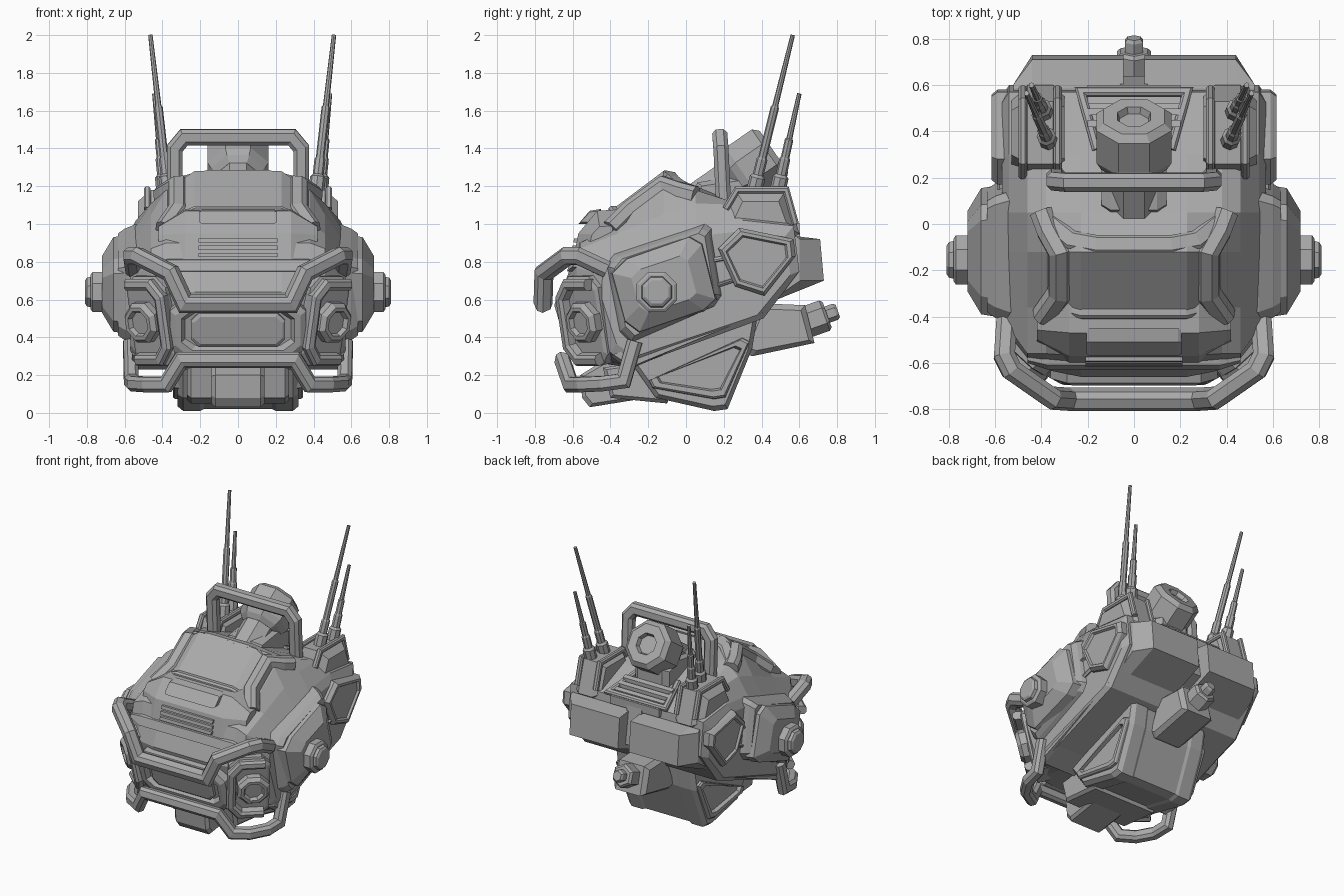
import bpy, bmesh, math
from mathutils import Vector, Matrix

cube = bpy.data.objects.get("Cube")
if cube:
    bpy.data.objects.remove(cube, do_unlink=True)

grey = bpy.data.materials.new("plain_grey")
grey.use_nodes = True
grey.diffuse_color = (.4, .4, .4, 1)
grey.node_tree.nodes["Principled BSDF"].inputs["Base Color"].default_value = (.4, .4, .4, 1)


def finish(name, rings, mirror=True):
    """Skin a list of equal rings into one closed, flat-shaded part."""
    bm = bmesh.new()
    loops = [[bm.verts.new(p) for p in ring] for ring in rings]
    for low, high in zip(loops, loops[1:]):
        for i in range(len(low)):
            j = (i + 1) % len(low)
            bm.faces.new((low[i], low[j], high[j], high[i]))
    bm.faces.new(loops[0])
    bm.faces.new(loops[-1])
    bmesh.ops.recalc_face_normals(bm, faces=bm.faces)
    mesh = bpy.data.meshes.new(name)
    bm.to_mesh(mesh)
    bm.free()
    mesh.materials.append(grey)
    obj = bpy.data.objects.new(name, mesh)
    bpy.context.collection.objects.link(obj)
    if mirror:
        obj.modifiers.new("Mirror", 'MIRROR')


def aim(origin, direction):
    """Frame whose third axis points along the direction."""
    d = Vector(direction).normalized()
    u = Vector((0, 0, 1)).cross(d).normalized()
    frame = Matrix((u, d.cross(u), d)).transposed().to_4x4()
    return Matrix.Translation(origin) @ frame


SIDE = aim((0, 0, 0), (1, 0, 0))


def loft(name, outline, steps, frame=SIDE, mirror=True):
    """Stack insets of an outline; each step is (depth, inset)."""
    us, vs = zip(*outline)
    cu, cv = (max(us) + min(us)) / 2, (max(vs) + min(vs)) / 2
    hu, hv = max(us) - cu, max(vs) - cv
    rings = []
    for depth, inset in steps:
        su, sv = 1 - inset / hu, 1 - inset / hv
        rings.append([frame @ Vector((cu + (u - cu) * su, cv + (v - cv) * sv, depth))
                      for u, v in outline])
    finish(name, rings, mirror)


def skin(name, sections):
    """Skin side profiles given as (x, profile)."""
    finish(name, [[(x, y, z) for y, z in profile] for x, profile in sections])


def ngon(sides, radius):
    turn = math.tau / sides
    return [(radius * math.cos((i + .5) * turn), radius * math.sin((i + .5) * turn))
            for i in range(sides)]


def chamfered(w, h, c):
    return [(w - c, -h), (w, c - h), (w, h - c), (w - c, h),
            (c - w, h), (-w, h - c), (-w, c - h), (c - w, -h)]


def bar(name, path, w, h, pair=False):
    """Mitred bar: one mirrored pair, or a half path continued across the middle."""
    pts = [Vector(p) for p in path]
    if not pair:
        pts += [Vector((-p.x, p.y, p.z)) for p in reversed(pts)]
    dirs = [(b - a).normalized() for a, b in zip(pts, pts[1:])]
    frame = aim(pts[0], dirs[0])
    ring = [frame @ Vector((u, v, 0)) for u, v in chamfered(w, h, min(w, h) * .5)]
    rings = [ring]
    for i, d in enumerate(dirs):
        n = d + dirs[min(i + 1, len(dirs) - 1)]
        ring = [p + d * ((pts[i + 1] - p).dot(n) / d.dot(n)) for p in ring]
        rings.append(ring)
    finish(name, rings, pair)


# Main hull: side profiles skinned from the middle outwards
tail = [(.57, .99), (.6, .75), (.41, .5), (-.3, .24)]
middle = [(-.56, .28), (-.66, .64), (-.6, .8), (-.57, .9), (-.4, 1.07), (-.12, 1.28),
          (.05, 1.2), (.3, 1.1)] + tail
shoulder = [(-.54, .28), (-.63, .64), (-.59, .79), (-.56, .9), (-.36, 1.0), (-.12, 1.18),
            (.05, 1.18), (.3, 1.1)] + tail
edge = [(-.47, .3), (-.57, .64), (-.58, .77), (-.56, .87), (-.36, .95), (-.12, 1.05),
        (.05, 1.11), (.3, 1.1)] + tail
flank = [(-.4, .32), (-.49, .62), (-.48, .74), (-.45, .8), (-.3, .86), (-.12, .93),
         (.05, .99), (.3, 1.02)] + tail
skin("hull", [(0, middle), (.23, middle), (.38, shoulder), (.46, edge), (.54, flank),
              (.57, [(y * .92, .62 + (z - .62) * .85) for y, z in flank])])

# Hood: vent housing, slats and raised block
loft("vent_housing", [(-.6, .8), (-.57, .95), (-.47, 1.07), (-.3, 1.08), (-.3, .8)],
     [(0, 0), (.28, 0), (.42, .09)])
for i in range(3):
    y, z = -.6 + i * .009, .825 + i * .038
    loft("hood_slat", [(y - .015, z), (y - .01, z + .022), (y + .05, z + .022), (y + .05, z)],
         [(0, 0), (.21, 0)])
loft("hood_block", [(-.57, 1), (-.51, 1.07), (-.45, 1.08), (-.45, 1)], [(0, 0), (.19, 0), (.205, .01)])
loft("hood_lip", [(-.63, .75), (-.61, .81), (-.5, .83), (-.5, .74)], [(0, 0), (.37, 0), (.46, .03)])

# Windscreen frame
bar("windscreen_rail", [(.4, .05, 1.15), (.37, -.03, 1.17), (.32, -.12, 1.2), (.32, -.3, 1.07),
                        (.39, -.4, .97)], .05, .05, True)
bar("windscreen_top", [(.38, .02, 1.16), (.27, -.07, 1.23), (.16, -.09, 1.255)], .04, .025)
bar("windscreen_sill", [(.33, -.35, 1.02), (.22, -.38, 1.07)], .03, .025)

# Front plate and cheek lamps
front = aim((0, -.61, .45), (0, -.95, -.28))
loft("front_plate", chamfered(.36, .17, .07),
     [(-.05, 0), (.03, 0), (.05, .03), (.05, .06), (.02, .08)], front, False)
loft("front_core", chamfered(.25, .09, .04), [(0, 0), (.04, 0), (.05, .015)], front, False)
cheek = aim((.45, -.52, .49), (.66, -.72, -.2))
loft("cheek_frame", chamfered(.14, .24, .06), [(-.1, 0), (.02, 0), (.03, .02)], cheek)
loft("cheek_lamp", [(u + .025, v) for u, v in ngon(8, .115)],
     [(-.02, 0), (.07, 0), (.095, .02), (.095, .04), (.07, .05)], cheek)
hook = [(.1, .2), (-.06, .2), (-.12, .13), (-.12, -.13), (-.06, -.2), (.1, -.2)]
bar("cheek_bracket", [cheek @ Vector((u, v, .04)) for u, v in hook], .04, .03, True)

# Bumper bars
bar("upper_bumper", [(.55, -.42, .76), (.56, -.57, .83), (.53, -.63, .83), (.355, -.752, .74),
                     (.28, -.757, .58)], .045, .045)
bar("lower_bumper", [(.57, -.27, .38), (.565, -.33, .17), (.55, -.44, .155), (.48, -.55, .15),
                     (.38, -.61, .15), (.3, -.655, .28)], .038, .04)

# Ear pods
loft("ear_base", [(-.43, .78), (-.38, .84), (.1, 1), (.14, .98), (.2, .62), (.16, .56),
                  (-.3, .36), (-.36, .42)], [(.48, 0), (.54, 0), (.6, .025), (.635, .05)])
loft("ear_cover", [(-.4, .74), (-.32, .82), (.02, .94), (.09, .9), (.165, .6), (.1, .54),
                   (-.25, .42), (-.33, .48)], [(.6, 0), (.66, .01), (.72, .11)])
loft("ear_hub", ngon(8, .115), [(0, 0), (.07, 0), (.08, .015), (.08, .025), (.1, .03), (.11, .045)],
     aim((.7, -.155, .64), (1, 0, 0)))

# Lower skirt, jaw and snout
loft("skirt", [(-.4, .3), (.39, .6), (.42, .54), (-.3, .23)], [(0, 0), (.53, 0), (.56, .015)])
loft("jaw_side", [(-.28, .25), (.38, .52), (.35, .34), (.22, .02), (.15, .01), (-.16, .08)],
     [(0, .01), (.18, .01), (.2, 0), (.29, 0), (.32, .025)])
loft("jaw_panel", [(-.2, .17), (.3, .4), (.34, .38), (.21, .08), (.15, .07), (-.18, .13)],
     [(.3, 0), (.335, .005), (.345, .015), (.345, .045), (.32, .055)])
loft("snout", [(-.56, .2), (-.55, .08), (-.51, .03), (-.2, .08), (-.1, .3), (-.4, .3)],
     [(0, 0), (.12, 0), (.14, .02)])
loft("snout_cheek", [(-.44, .24), (-.4, .08), (-.1, .05), (0, .3)], [(0, 0), (.25, 0), (.27, .02)])

# Rear plug
loft("plug_box", [(.3, .32), (.35, .3), (.68, .37), (.63, .57), (.4, .58)],
     [(0, 0), (.1, 0), (.13, .03)])
plug = aim((0, .62, .475), (0, .93, .33))
loft("plug_collar", ngon(6, .085), [(0, 0), (.12, 0), (.135, .015)], plug, False)
loft("plug_tip", ngon(6, .045), [(.1, 0), (.18, 0), (.195, .01)], plug, False)

# Rear boxes and side plates
box = [(.4, .9), (.585, .935), (.71, .92), (.73, .7), (.42, .575)]
skin("rear_box", [(.045, box), (.44, box), (.52, [(min(y, .59 + y * .02), z) for y, z in box])])
loft("rear_spine", [(.4, 1), (.6, .97), (.64, .7), (.4, .6)], [(0, 0), (.06, 0)])
loft("rear_side_plate", [(.17, .87), (.28, .98), (.57, .92), (.58, .83), (.415, .62), (.26, .67)],
     [(.48, 0), (.59, 0), (.615, .02), (.615, .04), (.6, .05)])
loft("side_hatch", [(.08, .81), (.24, .84), (.28, .7), (.13, .65)],
     [(.5, 0), (.58, 0), (.59, .015), (.59, .025), (.575, .03)])

# Antenna mounts with ribs, and rear louvres
loft("antenna_mount", [(.19, 1), (.26, 1.18), (.53, 1.18), (.6, .95), (.5, .88), (.2, .92)],
     [(.3, .04), (.35, 0), (.46, 0), (.53, .06)])
for x in (.33, .48):
    bar("mount_rib", [(x, .21, 1.08), (x, .27, 1.18), (x, .53, 1.18), (x, .58, 1.0)], .018, .018, True)
for i in range(4):
    y, z = .42 + i * .05, 1.08 - i * .025
    loft("rear_louvre", [(y, z - .06), (y, z + .01), (y + .03, z), (y + .03, z - .06)],
         [(0, 0), (.2, 0)])
bar("louvre_frame", [(.16, .32, 1.09), (.23, .57, 1.01)], .02, .02)

# Antennas
for side in (-1, 1):
    for name, low, top in (("long_antenna", (.39, .355, 1.15), (.486, .565, 2)),
                           ("short_antenna", (.41, .48, 1.15), (.465, .6, 1.69))):
        low, top = [Vector((side * x + .022, y, z)) for x, y, z in (low, top)]
        span = (top - low).length
        loft(name, ngon(8, .042),
             [(0, 0), (.1, 0), (.115, .012), (.2, .012), (.21, .018), (span * .55, .018),
              (span * .56, .024), (span, .028)], aim(low, top - low), False)

# Carry handle
bar("carry_handle", [(.335, .2, 1.08), (.335, .185, 1.4), (.285, .18, 1.46)], .042, .04)

# Periscope on its neck
scope = aim((0, .465, 1.385), (0, .82, .57))
loft("periscope", ngon(8, .175),
     [(-.27, .05), (-.24, .02), (-.2, 0), (-.03, 0), (0, .03), (0, .09), (-.03, .1)], scope, False)
loft("periscope_neck", ngon(8, .12), [(-.5, 0), (-.2, 0)], scope, False)
loft("neck_block", [(.02, 1.12), (.06, 1.22), (.3, 1.26), (.42, 1.2), (.42, 1.05)],
     [(0, 0), (.1, 0), (.14, .03)])
